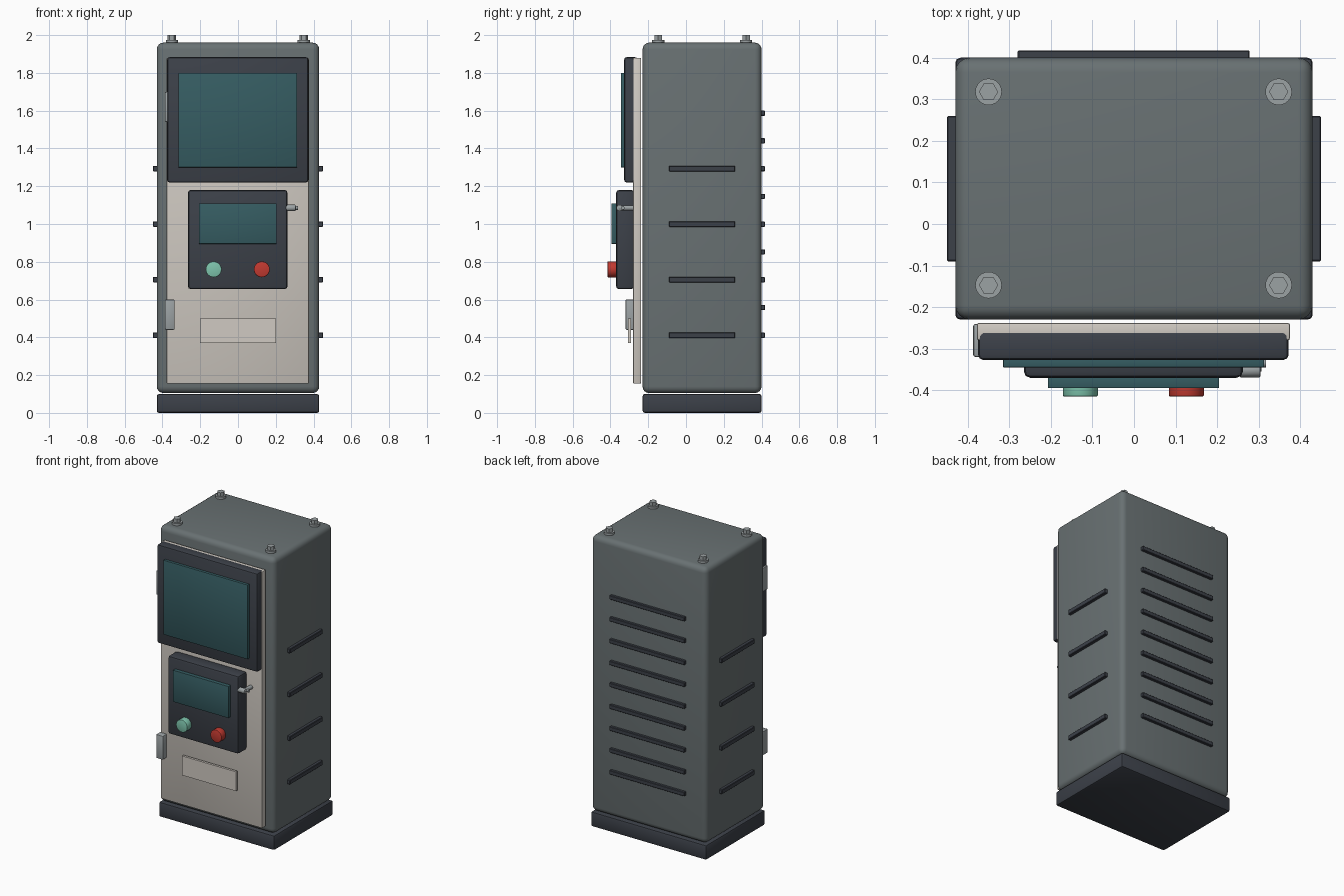
import bpy
import math

if "Cube" in bpy.data.objects:
    bpy.data.objects.remove(bpy.data.objects["Cube"], do_unlink=True)


def material(name, rgb):
    m = bpy.data.materials.new(name)
    m.use_nodes = True
    m.diffuse_color = (*rgb, 1)
    m.node_tree.nodes["Principled BSDF"].inputs["Base Color"].default_value = (*rgb, 1)
    return m


body_grey = material("body grey", (0.14, 0.165, 0.17))
charcoal = material("charcoal", (0.045, 0.052, 0.066))
cream = material("cream", (0.63, 0.59, 0.54))
teal = material("screen teal", (0.036, 0.108, 0.122))
mint = material("mint green", (0.21, 0.56, 0.42))
red = material("red", (0.54, 0.042, 0.03))
silver = material("silver", (0.33, 0.36, 0.37))


def finish(obj, name, mat, bevel=0, segments=2):
    obj.name = name
    obj.data.materials.append(mat)
    if bevel:
        mod = obj.modifiers.new("Bevel", "BEVEL")
        mod.width = bevel
        mod.segments = segments
        mod.limit_method = "ANGLE"
        bpy.ops.object.modifier_apply(modifier=mod.name)
    bpy.ops.object.shade_smooth_by_angle(angle=math.radians(35))
    return obj


def box(name, mat, x, y, z, bevel=0, segments=2):
    """Box from its (min, max) extent on each axis."""
    spans = (x, y, z)
    bpy.ops.mesh.primitive_cube_add(size=1, location=[(a + b) / 2 for a, b in spans])
    obj = bpy.context.object
    obj.scale = [b - a for a, b in spans]
    bpy.ops.object.transform_apply(location=False, rotation=False, scale=True)
    return finish(obj, name, mat, bevel, segments)


def rod(name, mat, centre, radius, length, axis="z", sides=24, bevel=0):
    turn = {"x": (0, math.pi / 2, 0), "y": (math.pi / 2, 0, 0), "z": (0, 0, 0)}[axis]
    bpy.ops.mesh.primitive_cylinder_add(vertices=sides, radius=radius, depth=length,
                                        location=centre, rotation=turn)
    return finish(bpy.context.object, name, mat, bevel)


# Cabinet and plinth
box("plinth", charcoal, (-0.43, 0.43), (-0.23, 0.4), (0, 0.1), 0.012)
box("cabinet", body_grey, (-0.43, 0.43), (-0.23, 0.4), (0.105, 1.96), 0.035, 4)

# Front door with its hinges and label plate
box("door", cream, (-0.378, 0.375), (-0.28, -0.238), (0.155, 1.88), 0.005)
for part, low in (("lower", 0.44), ("upper", 1.54)):
    box(part + "_hinge", silver, (-0.387, -0.335), (-0.32, -0.24), (low, low + 0.16), 0.006)
box("label_plate", cream, (-0.2, 0.2), (-0.308, -0.292), (0.37, 0.5))

# Main display
box("display_bezel", charcoal, (-0.375, 0.372), (-0.327, -0.258), (1.22, 1.883), 0.012)
box("display_screen", teal, (-0.315, 0.313), (-0.345, -0.32), (1.3, 1.8), 0.002)

# Control box with small screen and push buttons
box("control_box", charcoal, (-0.265, 0.262), (-0.37, -0.275), (0.655, 1.18), 0.015)
box("control_screen", teal, (-0.207, 0.205), (-0.395, -0.365), (0.895, 1.108), 0.002)
for side, x, mat in (("start", -0.129, mint), ("stop", 0.126, red)):
    rod(side + "_button", mat, (x, -0.39, 0.76), 0.042, 0.05, "y", bevel=0.003)

# Door latch
rod("latch_shaft", silver, (0.293, -0.315, 1.085), 0.014, 0.08, "y", 12)
rod("latch_bar", silver, (0.279, -0.352, 1.085), 0.017, 0.05, "x", 12, 0.003)
rod("latch_tip", silver, (0.3, -0.335, 1.085), 0.01, 0.034, "x", 12)

# Cooling slats on both sides and the back
for i in range(9):
    z = 0.411 + i * 0.147
    box("back_slat", charcoal, (-0.28, 0.278), (0.39, 0.418), (z - 0.014, z + 0.014), 0.003, 1)
    if i % 2 == 0 and i < 8:
        for name, s in (("left_slat", 1), ("right_slat", -1)):
            x = sorted((s * 0.42, s * 0.45))
            box(name, charcoal, x, (-0.09, 0.26), (z - 0.015, z + 0.015), 0.003, 1)

# Roof bolts
for x in (-0.35, 0.348):
    for y in (-0.147, 0.318):
        rod("bolt_washer", silver, (x, y, 1.965), 0.032, 0.02)
        rod("bolt_head", silver, (x, y, 1.985), 0.023, 0.03, sides=6).rotation_euler.z = math.pi / 6
